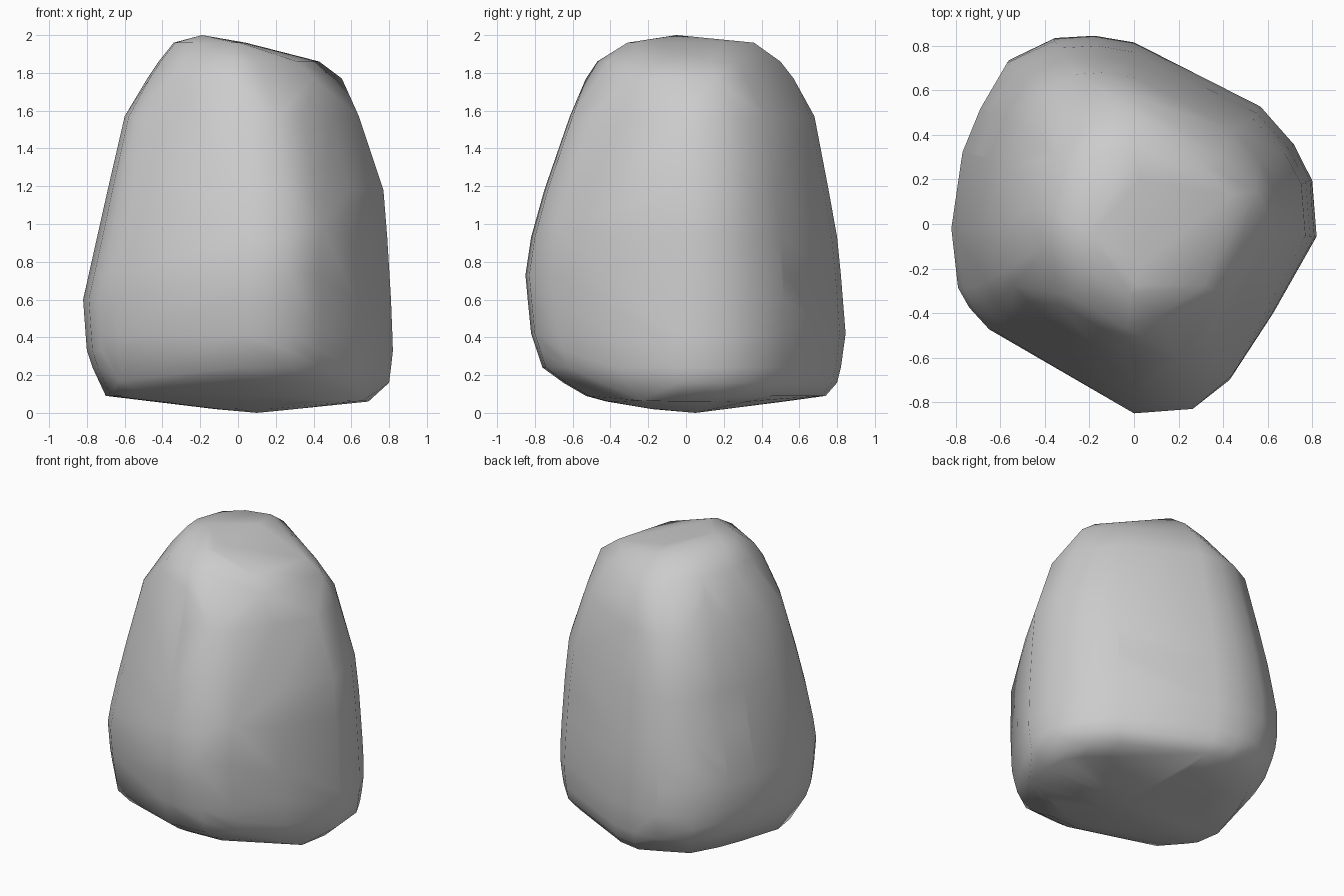
import bpy, bmesh

# Plan outline of the rock at its widest, and of the squarer crown
body = [(0, -.85), (.27, -.83), (.44, -.70), (.63, -.41), (.82, -.06),
        (.80, .20), (.72, .36), (.57, .53), (0, .82), (-.18, .85),
        (-.36, .84), (-.57, .74), (-.69, .53), (-.77, .33),
        (-.82, -.02), (-.79, -.29), (-.74, -.38), (-.65, -.48)]
crown = [(-.05, -.85), (.20, -.75), (.60, -.50), (.82, .22), (.57, .47),
         (0, .85), (-.40, .75), (-.67, .52), (-.82, .10), (-.80, -.22),
         (-.58, -.58)]

# Height, then reach to left, right, front and back
levels = [(.02, .12, .30, .18, .15), (.06, .45, .69, .42, .52),
          (.09, .70, .72, .53, .74), (.16, .73, .80, .65, .80),
          (.24, .77, .81, .76, .82), (.33, .80, .82, .79, .83),
          (.42, .807, .817, .82, .845), (.60, .82, .81, .838, .83),
          (.73, .79, .80, .85, .82), (.93, .745, .79, .82, .80),
          (1.18, .69, .77, .75, .755), (1.57, .60, .64, .615, .68),
          (1.77, .48, .55, .53, .57), (1.86, .42, .43, .47, .50),
          (1.96, .34, .04, .31, .36)]

# Rock: fit the outline to each level and wrap it in a convex skin
bm = bmesh.new()
for z, left, right, front, back in levels:
    for x, y in (crown if z > 1.7 else body):
        # the underside is cut back a little at the rear left corner
        if z < .2 and x < -.3 and y > .3:
            x, y = x * .93, y * .93
        sx = right if x > 0 else left
        sy = back if y > 0 else front
        bm.verts.new((x / .82 * sx, y / .85 * sy, z))
# Peak, base, chipped feet and front right shoulder
for p in [(-.19, -.05, 2.0), (.1, .05, 0), (-.63, -.42, .17),
          (-.54, -.42, .12), (.66, -.24, .065), (.44, -.68, 1.0)]:
    bm.verts.new(p)
hull = bmesh.ops.convex_hull(bm, input=bm.verts[:])
inside = {g for g in hull["geom_interior"] + hull["geom_unused"]
          if isinstance(g, bmesh.types.BMVert)}
bmesh.ops.delete(bm, geom=list(inside), context='VERTS')

# Tidy slivers and shade smooth
bmesh.ops.remove_doubles(bm, verts=bm.verts[:], dist=.02)
bmesh.ops.recalc_face_normals(bm, faces=bm.faces[:])
for f in bm.faces:
    f.smooth = True

mesh = bpy.data.meshes.new("rock")
bm.to_mesh(mesh)
bm.free()
rock = bpy.data.objects.new("rock", mesh)
bpy.context.collection.objects.link(rock)
